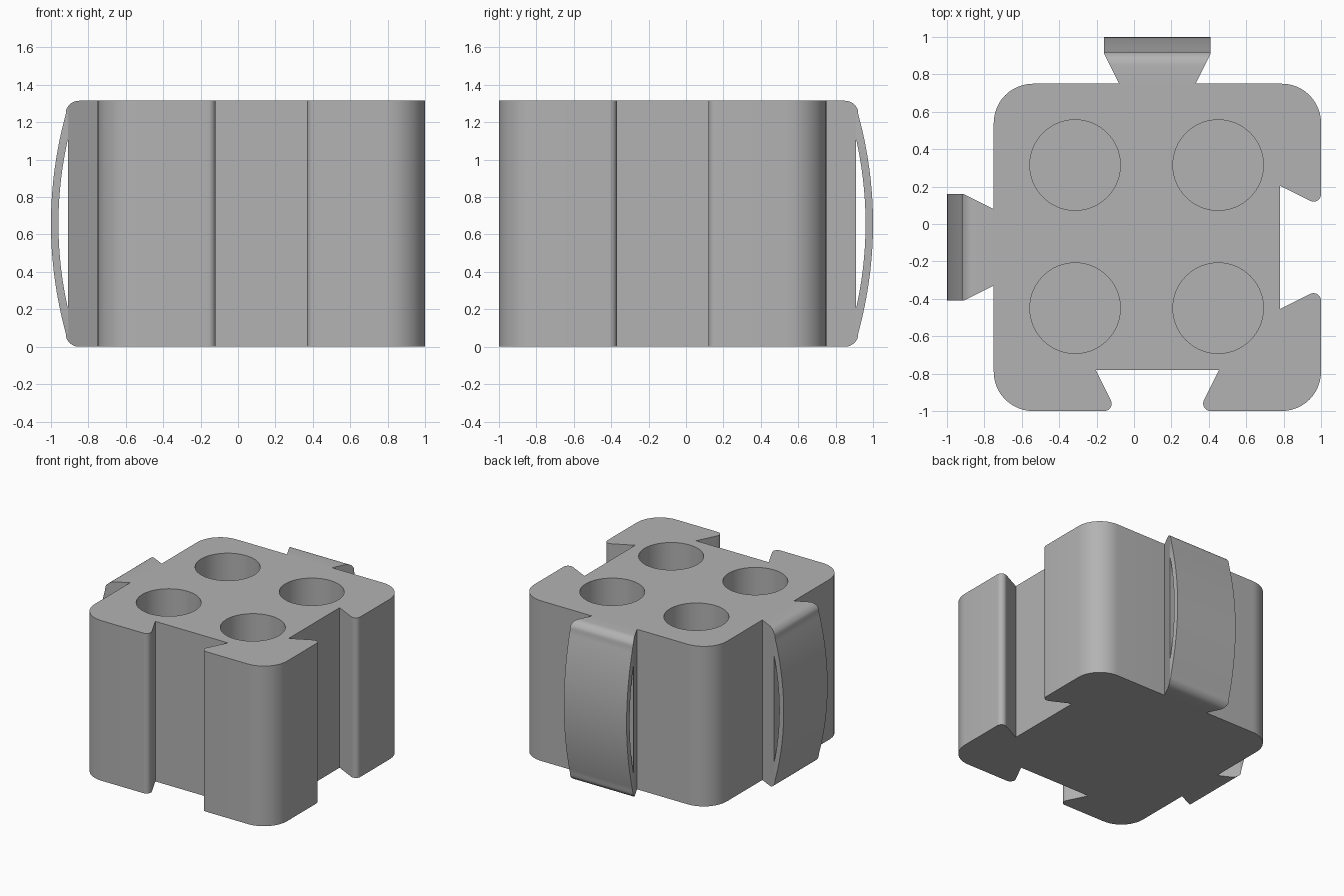
import bpy, math
from mathutils import Vector, Matrix

HEIGHT = 1.315
MID = HEIGHT / 2

cube = bpy.data.objects.get("Cube")
if cube:
    bpy.data.objects.remove(cube, do_unlink=True)

grey = bpy.data.materials.new("matte_grey")
grey.use_nodes = True
grey.diffuse_color = (0.45, 0.45, 0.45, 1)
grey.node_tree.nodes["Principled BSDF"].inputs["Base Color"].default_value = (0.45, 0.45, 0.45, 1)


def fillet(corners, steps=12):
    """Round each (x, y, radius) corner of a closed outline."""
    out = []
    for i, (x, y, r) in enumerate(corners):
        p = Vector((x, y))
        if r == 0:
            out.append(p)
            continue
        a = (Vector(corners[i - 1][:2]) - p).normalized()
        b = (Vector(corners[(i + 1) % len(corners)][:2]) - p).normalized()
        half = a.angle(b) / 2
        centre = p + (a + b).normalized() * r / math.sin(half)
        start = p + a * r / math.tan(half) - centre
        end = p + b * r / math.tan(half) - centre
        sweep = start.angle(end)
        for k in range(steps + 1):
            t = k / steps
            out.append(centre + (start * math.sin((1 - t) * sweep)
                                 + end * math.sin(t * sweep)) / math.sin(sweep))
    return out


def prism(name, outline, low, high, matrix=Matrix()):
    """Extrude a 2D outline from low to high, then place it."""
    n = len(outline)
    verts = [(p[0], p[1], h) for h in (low, high) for p in outline]
    faces = [list(range(n))[::-1], list(range(n, 2 * n))]
    faces += [(i, (i + 1) % n, n + (i + 1) % n, n + i) for i in range(n)]
    mesh = bpy.data.meshes.new(name)
    mesh.from_pydata([matrix @ Vector(v) for v in verts], [], faces)
    mesh.materials.append(grey)
    if matrix.determinant() < 0:
        mesh.flip_normals()
    obj = bpy.data.objects.new(name, mesh)
    bpy.context.collection.objects.link(obj)
    return obj


# Body outline: two dovetail sockets and two dovetail tongues, mirrored on the diagonal
half = [(1, -1, .21), (1, -.345, .04), (.78, -.455, 0), (.78, .205, 0),
        (1, .095, .04), (1, .75, .21), (.33, .75, 0), (.41, .91, 0), (.41, 1, 0),
        (-.16, 1, 0), (-.16, .91, 0), (-.08, .75, 0), (-.75, .75, .21)]
other = [(-y, -x, r) for x, y, r in half[-2:0:-1]]
body = prism("interlocking_holder", fillet(half + other), 0, HEIGHT)

# Four round wells
cutters = []
circle = [(math.cos(math.tau * i / 64), math.sin(math.tau * i / 64)) for i in range(64)]
for cx in (-.315, .45):
    for cy in (.315, -.45):
        outline = [(cx + .242 * c, cy + .242 * s) for c, s in circle]
        cutters.append(prism("well_cutter", outline, .08, HEIGHT + .1))


# Bowed outer face and spring slot of each tongue, drawn as (depth, height)
def bow(peak, curve, reach, steps=32):
    zs = [reach * (2 * i / steps - 1) for i in range(steps + 1)]
    return [(peak - curve * z * z, MID + z) for z in zs]


lower_end = [(.85, -.2), (.85, 0)]
lower_end += [(.85 + .073 * math.sin(a), .073 * (1 - math.cos(a)))
              for a in (math.radians(12 * k) for k in range(1, 7))]
upper_end = [(d, HEIGHT - z) for d, z in reversed(lower_end)]
trim = lower_end + bow(1, .23, .59) + upper_end + [(1.2, HEIGHT + .2), (1.2, -.2)]
slot = bow(.96, .247, .45)

# Axes: depth -> y, height -> z, width -> x; second tongue by the diagonal mirror
to_back = Matrix(((0, 0, 1, 0), (1, 0, 0, 0), (0, 1, 0, 0), (0, 0, 0, 1)))
diagonal = Matrix(((0, -1, 0, 0), (-1, 0, 0, 0), (0, 0, 1, 0), (0, 0, 0, 1)))
for place in (to_back, diagonal @ to_back):
    cutters.append(prism("tongue_trim_cutter", trim[::-1], -.3, .55, place))
    cutters.append(prism("spring_slot_cutter", slot, -.3, .55, place))

for cutter in cutters:
    # Make every cutter face outward before cutting
    bpy.context.view_layer.objects.active = cutter
    bpy.ops.object.select_all(action='DESELECT')
    cutter.select_set(True)
    bpy.ops.object.mode_set(mode='EDIT')
    bpy.ops.mesh.select_all(action='SELECT')
    bpy.ops.mesh.normals_make_consistent(inside=False)
    bpy.ops.object.mode_set(mode='OBJECT')
    cutter.hide_render = True
    cut = body.modifiers.new("cut", 'BOOLEAN')
    cut.operation = 'DIFFERENCE'
    cut.solver = 'EXACT'
    cut.object = cutter

# Apply the cuts and shade
bpy.ops.object.select_all(action='DESELECT')
bpy.context.view_layer.objects.active = body
body.select_set(True)
for name in [m.name for m in body.modifiers]:
    body.modifiers[0].name = "cut_now"
    bpy.ops.object.modifier_apply(modifier="cut_now")
for cutter in cutters:
    bpy.data.objects.remove(cutter, do_unlink=True)
bpy.ops.object.shade_smooth_by_angle(angle=math.radians(30))
